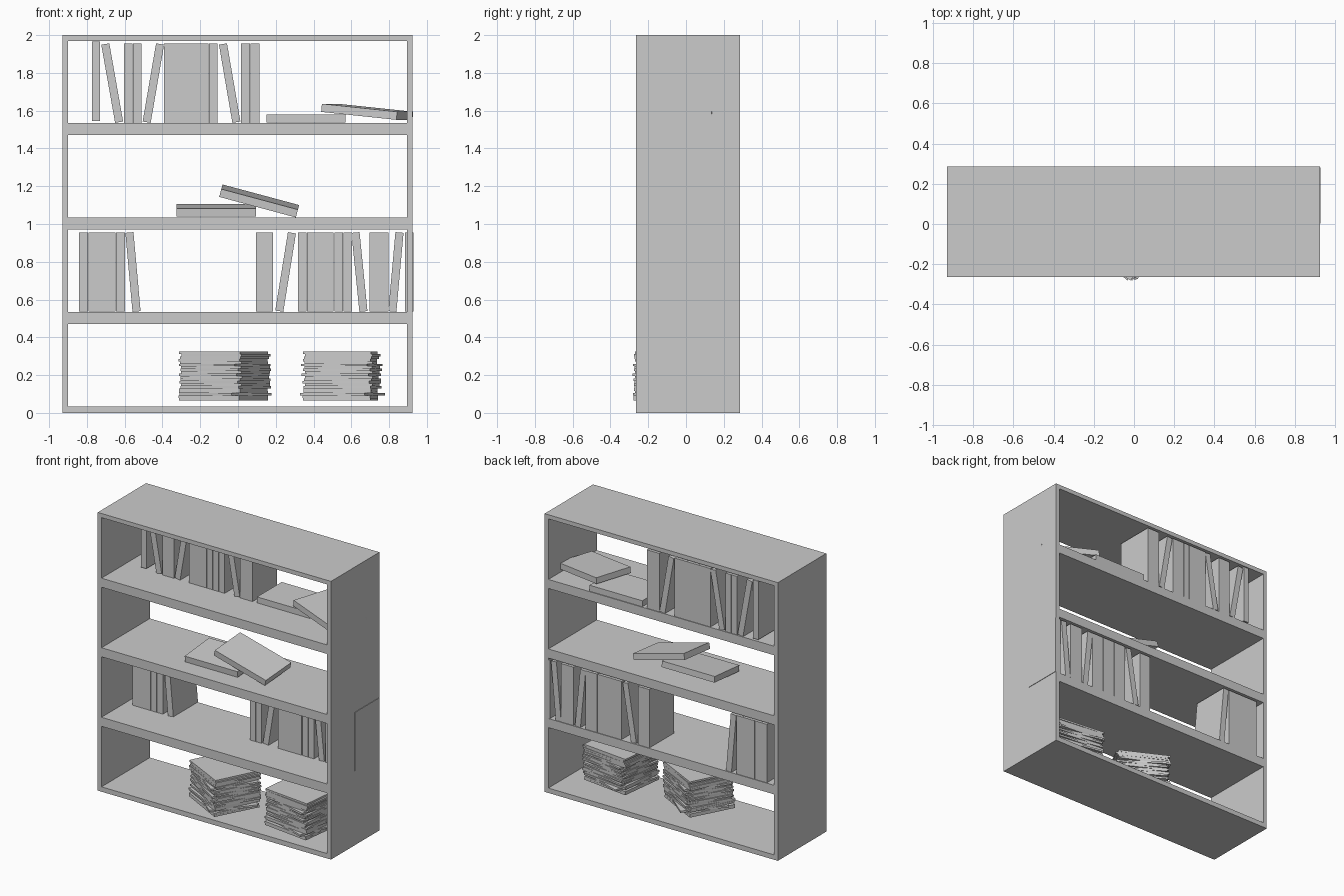
import bpy, random

if "Cube" in bpy.data.objects:
    bpy.data.objects.remove(bpy.data.objects["Cube"])

random.seed(4)
Y0, Y1 = -0.265, 0.285           # case front and back
XL, XR = -0.93, 0.925            # case left and right


def box(name, size, loc, rot=(0, 0, 0)):
    """Flat-shaded box from size, centre and rotation."""
    x, y, z = (s / 2 for s in size)
    verts = [(i, j, k) for i in (-x, x) for j in (-y, y) for k in (-z, z)]
    faces = [(0, 1, 3, 2), (4, 6, 7, 5), (0, 4, 5, 1), (2, 3, 7, 6), (0, 2, 6, 4), (1, 5, 7, 3)]
    me = bpy.data.meshes.new(name)
    me.from_pydata(verts, [], faces)
    ob = bpy.data.objects.new(name, me)
    ob.location, ob.rotation_euler = loc, rot
    bpy.context.collection.objects.link(ob)
    return ob


def board(name, x0, x1, z0, z1):
    """Full-depth board of the case."""
    return box(name, (x1 - x0, Y1 - Y0, z1 - z0), ((x0 + x1) / 2, (Y0 + Y1) / 2, (z0 + z1) / 2))


# Open-backed case
T = 0.03
board("left_side", XL, XL + T, 0, 2)
board("right_side", XR - T, XR, 0, 2)
board("bottom_panel", XL + T, XR - T, 0, 0.035)
board("top_panel", XL + T, XR - T, 1.97, 2)
for z in (0.47, 0.97, 1.47):
    board("shelf", XL + T, XR - T, z, z + 0.065)

# Standing books, flush with the back of the case
BH, BD, BT = 0.42, 0.28, 0.043


def row(x0, x1, count, zbase):
    w = (x1 - x0) / count
    for i in range(count):
        box("upright_book", (w - 0.001, BD, BH), (x0 + w * (i + 0.5), 0.142, zbase + BH / 2))


def leaning(x, tilt, zbase):
    box("leaning_book", (BT, BD, BH), (x, 0.142, zbase + BH / 2), (0, tilt, 0))


row(-0.773, -0.730, 1, 1.546)
for x0, x1, n in ((-0.604, -0.511, 2), (-0.392, -0.107, 6), (0.0145, 0.115, 2)):
    row(x0, x1, n, 1.536)
for x, t in ((-0.666, -0.175), (-0.448, 0.17), (-0.044, -0.17)):
    leaning(x, t, 1.536)

for x0, x1, n in ((-0.841, -0.599, 5), (0.094, 0.186, 2), (0.316, 0.506, 4),
                  (0.511, 0.603, 2), (0.696, 0.797, 2), (0.884, 0.929, 1)):
    row(x0, x1, n, 0.536)
for x, t in ((-0.556, -0.09), (0.252, 0.16), (0.643, -0.1), (0.836, 0.09)):
    leaning(x, t, 0.536)

# Books lying down
flat = (BH, BD, BT)
box("lying_book_top", flat, (0.36, 0.142, 1.558))
box("propped_book_top", flat, (0.684, 0.067, 1.594), (0, 0.1, -0.31))
box("lying_book_middle", flat, (-0.115, 0.0, 1.073), (0.09, 0, 0))
box("propped_book_middle", flat, (0.112, 0.005, 1.122), (0.09, 0.262, 0))

# Two stacks of thin magazines sharing the same uneven pattern
LAYERS, Z0, Z1 = 20, 0.065, 0.325
h = (Z1 - Z0) / LAYERS
jitter = [(random.uniform(-0.008, 0.008), random.uniform(-0.006, 0.006),
           random.uniform(-0.07, 0.07) + (0.16 if i in (2, 14) else 0)) for i in range(LAYERS)]
for sx, sy, angle in ((-0.072, -0.042, -0.5), (0.547, -0.04, -0.14)):
    for i, (dx, dy, da) in enumerate(jitter):
        box("stacked_magazine", (0.36, 0.33, h), (sx + dx, sy + dy, Z0 + h * (i + 0.5)),
            (0, 0, angle - da))
